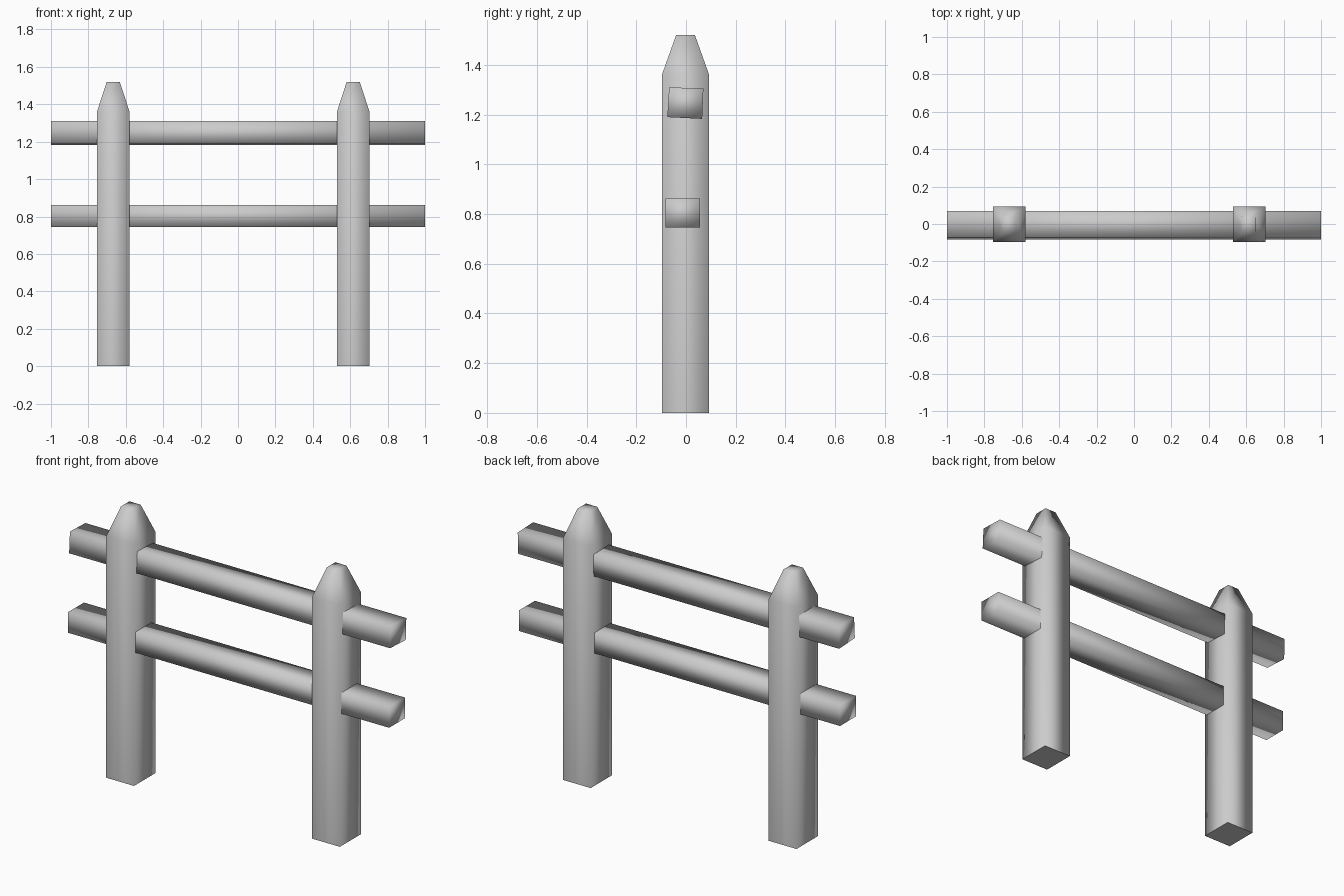
import bpy
import bmesh

cube = bpy.data.objects.get("Cube")
if cube:
    bpy.data.objects.remove(cube, do_unlink=True)

# Single weathered grey for the whole fence
grey = bpy.data.materials.new("plain grey")
grey.use_nodes = True
colour = (0.6, 0.6, 0.6, 1)
grey.diffuse_color = colour
grey.node_tree.nodes["Principled BSDF"].inputs["Base Color"].default_value = colour


def loft(name, rings, sharp_ends):
    """Skin a row of four-cornered rings and close both ends."""
    bm = bmesh.new()
    loops = [[bm.verts.new(p) for p in ring] for ring in rings]
    for a, b in zip(loops, loops[1:]):
        for i in range(4):
            j = (i + 1) % 4
            bm.faces.new((a[i], a[j], b[j], b[i]))
    ends = [bm.faces.new(loops[0][::-1]), bm.faces.new(loops[-1])]
    bmesh.ops.recalc_face_normals(bm, faces=bm.faces)
    for face in bm.faces:
        face.smooth = True
    for end, sharp in zip(ends, sharp_ends):
        for edge in end.edges:
            edge.smooth = not sharp
    mesh = bpy.data.meshes.new(name)
    bm.to_mesh(mesh)
    bm.free()
    mesh.materials.append(grey)
    obj = bpy.data.objects.new(name, mesh)
    bpy.context.collection.objects.link(obj)
    return obj


def square(x, y, z, half_x, half_y):
    return [(x + sx * half_x, y + sy * half_y, z)
            for sx, sy in ((-1, -1), (1, -1), (1, 1), (-1, 1))]


# Posts: straight shaft with a tapered, blunt top
for name, x in (("right_post", -0.667), ("left_post", 0.616)):
    loft(name, [square(x, -0.002, 0, 0.087, 0.095),
                square(x, -0.002, 1.36, 0.087, 0.095),
                square(x, -0.002, 1.52, 0.035, 0.038)], (True, False))

# Rails: beams through both posts, the upper one slightly twisted
upper = [(-0.075, 1.19), (0.065, 1.183), (0.07, 1.305), (-0.068, 1.31)]
lower = [(-0.083, 0.745), (0.057, 0.745), (0.057, 0.862), (-0.083, 0.862)]
for name, section in (("upper_rail", upper), ("lower_rail", lower)):
    loft(name, [[(x, y, z) for y, z in section] for x in (-1, 1)],
         (False, False))
